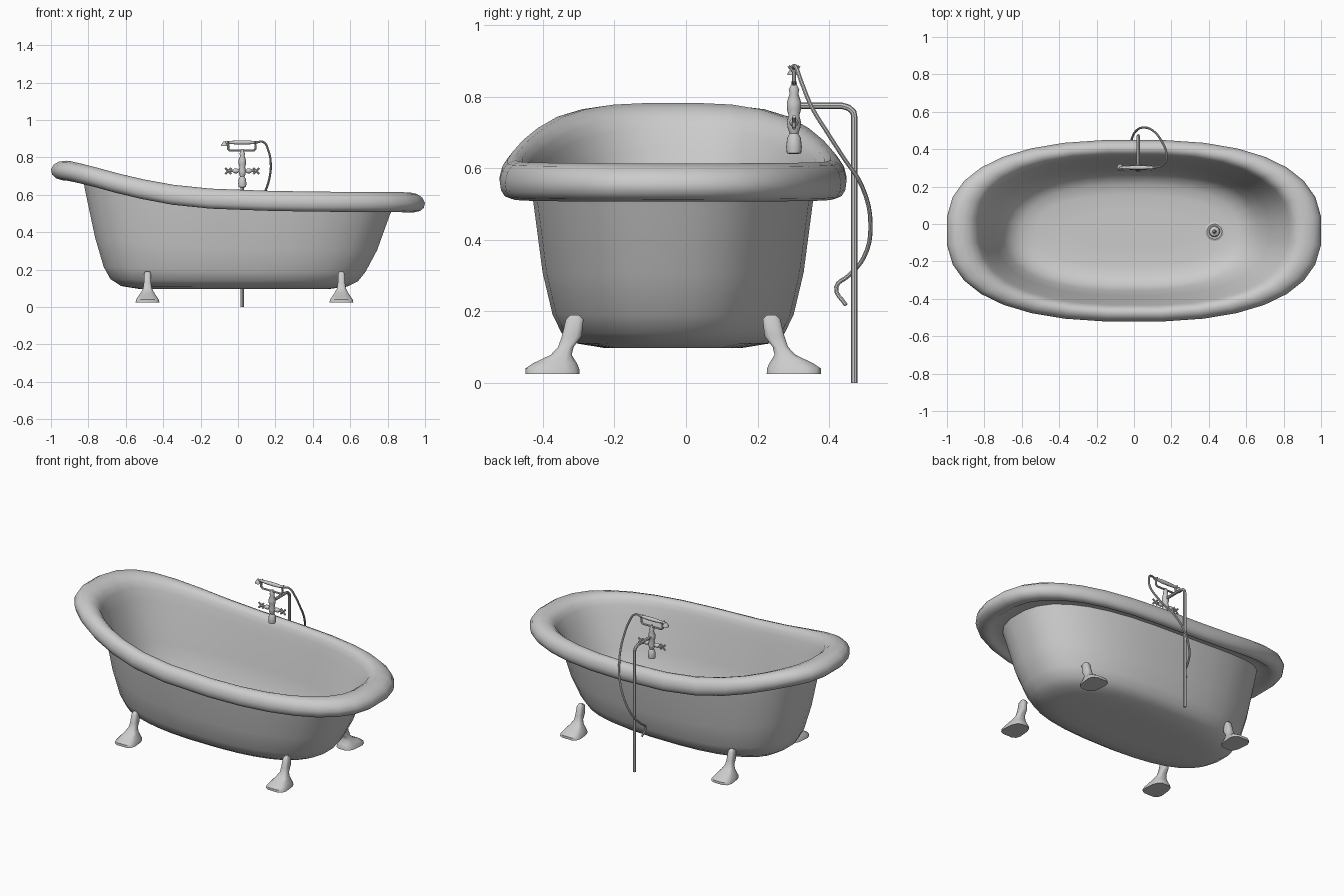
import bpy, bmesh, math
from mathutils import Vector

if "Cube" in bpy.data.objects:
    bpy.data.objects.remove(bpy.data.objects["Cube"])

CY = -0.036      # centre line of the tub in y
SEG = 32


def loft(name, rings, angle=40):
    """Skin a list of equal-length closed rings and cap both ends."""
    bm = bmesh.new()
    vr = [[bm.verts.new(p) for p in r] for r in rings]
    n = len(vr[0])
    for a, b in zip(vr, vr[1:]):
        for i in range(n):
            j = (i + 1) % n
            bm.faces.new((a[i], a[j], b[j], b[i]))
    bm.faces.new(vr[0])
    bm.faces.new(vr[-1])
    bmesh.ops.recalc_face_normals(bm, faces=bm.faces[:])
    me = bpy.data.meshes.new(name)
    bm.to_mesh(me)
    bm.free()
    ob = bpy.data.objects.new(name, me)
    bpy.context.collection.objects.link(ob)
    smooth(ob, angle)
    return ob


def smooth(ob, angle=40):
    bpy.ops.object.select_all(action='DESELECT')
    ob.select_set(True)
    bpy.context.view_layer.objects.active = ob
    bpy.ops.object.shade_smooth_by_angle(angle=math.radians(angle))


def tube(name, pts, r, sub=0):
    """Round tube along a path; sub > 0 smooths the path."""
    cu = bpy.data.curves.new(name, 'CURVE')
    cu.dimensions = '3D'
    cu.bevel_depth = r
    cu.bevel_resolution = 2
    cu.use_fill_caps = True
    if sub:
        sp = cu.splines.new('BEZIER')
        sp.bezier_points.add(len(pts) - 1)
        for b, p in zip(sp.bezier_points, pts):
            b.co = p
            b.handle_left_type = b.handle_right_type = 'AUTO'
        sp.resolution_u = sub
    else:
        sp = cu.splines.new('POLY')
        sp.points.add(len(pts) - 1)
        for b, p in zip(sp.points, pts):
            b.co = (*p, 1)
    ob = bpy.data.objects.new(name, cu)
    bpy.context.collection.objects.link(ob)
    bpy.ops.object.select_all(action='DESELECT')
    ob.select_set(True)
    bpy.context.view_layer.objects.active = ob
    bpy.ops.object.convert(target='MESH')
    smooth(bpy.context.object)


def lathe(name, profile, origin, axis=(0, 0, 1), n=16):
    """Revolve (radius, height) points around an axis."""
    q = Vector((0, 0, 1)).rotation_difference(Vector(axis))
    rings = [[Vector(origin) + q @ Vector((r * math.cos(k * math.tau / n),
                                           r * math.sin(k * math.tau / n), h))
              for k in range(n)] for r, h in profile]
    return loft(name, rings)


def oval(a, b, power=2.5):
    """Superellipse outline with a flat facet at each end."""
    e = 2 / power
    k = math.cos(math.pi / SEG) ** e
    out = []
    for i in range(SEG):
        t = (i + 0.5) * math.tau / SEG
        c, s = math.cos(t), math.sin(t)
        out.append((a / k * math.copysign(abs(c) ** e, c),
                    b / k * math.copysign(abs(s) ** e, s)))
    return out


# Height of the rim centre along the tub
RIM_Z = [(-1, .738), (-.9, .728), (-.8, .705), (-.6, .65), (-.4, .607), (-.2, .583),
         (0, .572), (.4, .564), (1, .56)]


def rim_z(x):
    x = max(-1, min(1, x))
    for (x0, z0), (x1, z1) in zip(RIM_Z, RIM_Z[1:]):
        if x <= x1:
            return z0 + (z1 - z0) * (x - x0) / (x1 - x0)


def wall_ring(x0, a, b, t, base, drop):
    return [(x0 + x, CY + y, base + (rim_z(x0 + x) - drop - base) * t)
            for x, y in oval(a, b)]


def rim_ring(u, dz):
    return [(x, CY + y, rim_z(x) + dz)
            for x, y in oval(.83 + .17 * u, .397 + .088 * u)]


# Tub: inner wall, rolled rim and outer wall in one skin
inner = [(-.02, .3, .10, 0), (-.02, .5, .19, 0), (-.02, .575, .245, .025),
         (-.02, .635, .29, .09), (-.018, .68, .318, .22), (-.01, .732, .348, .5),
         (-.003, .805, .382, .95)]
rim = [(0, 0), (.1, .03), (.28, .048), (.5, .053), (.75, .044), (.92, .024), (1, -.004),
       (.96, -.03), (.84, -.047), (.65, -.054), (.48, -.05), (.35, -.036), (-.02, -.036)]
outer = [(-.004, .815, .39, .95), (-.01, .754, .365, .5), (-.018, .70, .337, .22),
         (-.02, .662, .312, .1), (-.02, .605, .268, .03), (-.02, .51, .19, 0),
         (-.02, .3, .1, 0)]
loft("bathtub",
     [wall_ring(*p, .125, .03) for p in inner] +
     [rim_ring(*p) for p in rim] +
     [wall_ring(*p, .097, .05) for p in outer], 60)

# Four flared feet: (z, inner reach, outer reach, half width)
foot = [(.19, .262, .288, .012), (.178, .25, .30, .018), (.13, .255, .312, .02),
        (.10, .278, .322, .024), (.078, .283, .343, .036), (.055, .268, .392, .055),
        (.04, .261, .415, .066), (.025, .26, .415, .07)]
for sx, fx in (("left", -.484), ("right", .553)):
    for sy, d in (("front", -1), ("back", 1)):
        rings = []
        for z, d0, d1, w in foot:
            r = []
            for k in range(12):
                t = (k + .5) * math.tau / 12
                c, s = math.cos(t), math.sin(t)
                px = math.copysign(abs(c) ** .6, c)
                py = math.copysign(abs(s) ** .6, s)
                taper = 1 - .12 * (1 - py) if z < .06 else 1
                r.append((fx + w * px * taper,
                          CY + d * ((d0 + d1) / 2 + (d1 - d0) / 2 * py), z))
            rings.append(r)
        loft(f"{sy}_{sx}_foot", rings, 50)

# Drain and plug on the tub floor
lathe("drain", [(.05, 0), (.05, .008), (.04, .013), (.03, .009), (.026, .022),
                (.01, .03), (.008, .045), (.003, .05)], (.43, -.04, .122), n=20)

# Tap column with supply pipe running over the rim to the ground
TX, TY = .023, .302
lathe("tap_column", [(.012, .64), (.02, .642), (.022, .66), (.019, .685), (.012, .697),
                     (.017, .71), (.02, .728), (.015, .748), (.02, .765), (.02, .785),
                     (.012, .808), (.015, .82), (.009, .832), (.006, .845)], (TX, TY, 0))
tube("supply_pipe", [(TX, TY, .775), (TX, .435, .775), (TX, .455, .769),
                     (TX, .468, .757), (TX, .471, .74), (TX, .471, 0)], .009)

# Cross handles on both sides of the tap
tube("valve_bar", [(TX - .075, TY, .728), (TX + .075, TY, .728)], .007)
for side, s in (("left", -1), ("right", 1)):
    hx = TX + s * .075
    lathe(f"{side}_valve", [(.008, 0), (.013, .008), (.013, .022), (.006, .032)],
          (TX + s * .02, TY, .728), (s, 0, 0), 12)
    for k, (dx, dz) in enumerate(((.016, .016), (.016, -.016))):
        tube(f"{side}_cross_handle_{k + 1}",
             [(hx - dx, TY, .728 - dz), (hx + dx, TY, .728 + dz)], .0055)

# Cradle and hand shower
tube("shower_cradle", [(-.052, TY, .868), (-.052, TY, .845), (-.042, TY, .836),
                       (.083, TY, .836), (.093, TY, .845), (.093, TY, .868)], .006)
for k, hx in enumerate((-.052, .093)):
    for s in (-1, 1):
        tube(f"cradle_fork_{k + 1}_{'front' if s < 0 else 'back'}",
             [(hx, TY, .868), (hx, TY + s * .015, .886)], .004)
lathe("shower_handle", [(.005, -.075), (.008, -.06), (.008, -.045), (.011, 0), (.011, .05),
                        (.008, .085), (.008, .1)], (0, TY, .88), (1, 0, 0), 12)
lathe("shower_head", [(.006, .886), (.009, .88), (.018, .866), (.018, .861)],
      (-.073, TY, 0), n=14)

# Flexible hose looping behind the tub
tube("shower_hose", [(.098, .302, .88), (.135, .307, .883), (.163, .325, .835),
                     (.175, .352, .77), (.17, .395, .70), (.15, .44, .63),
                     (.11, .492, .55), (.055, .516, .44), (.01, .497, .35),
                     (-.012, .455, .30), (-.018, .42, .267), (-.01, .447, .217)], .006, 4)
